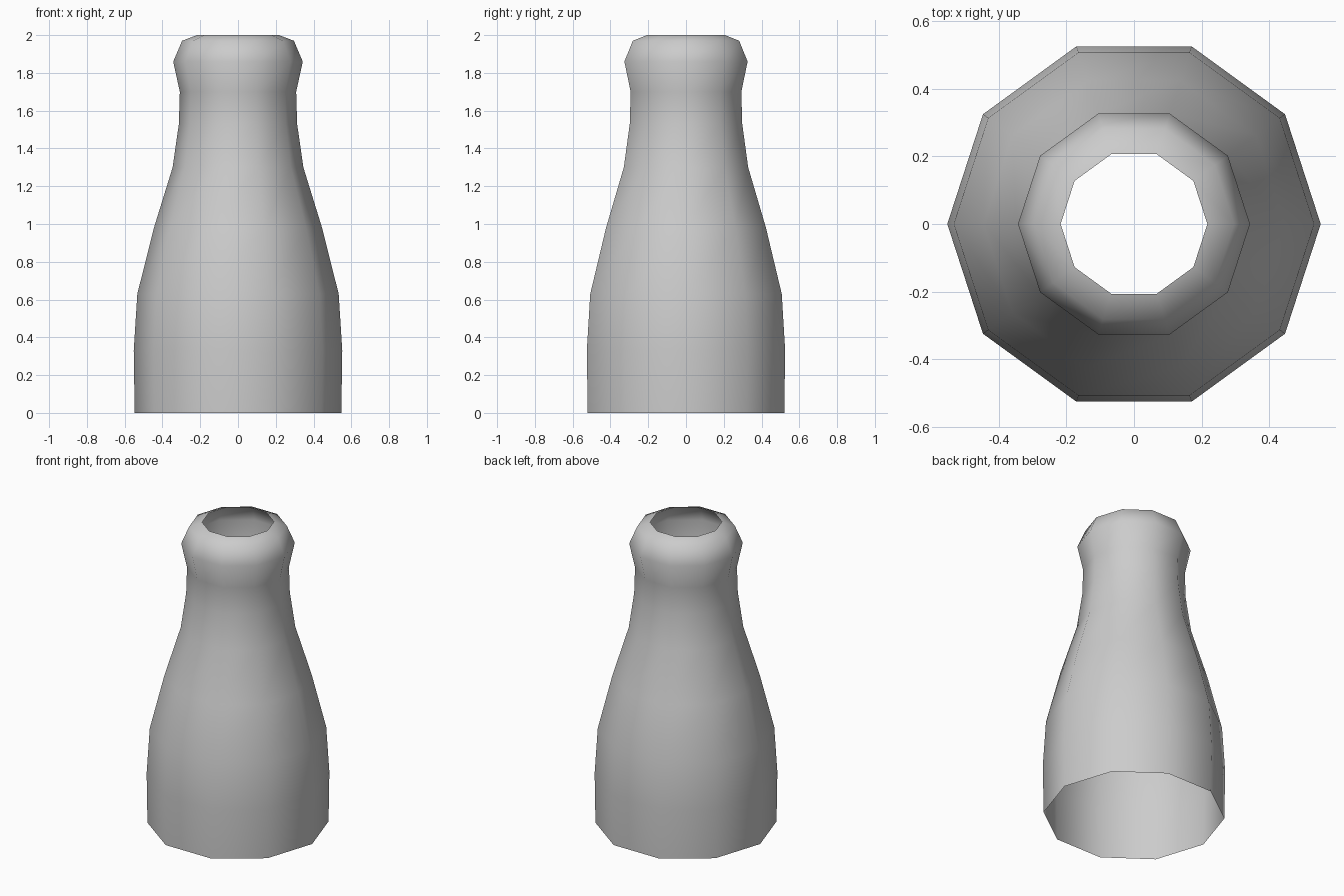
import bpy, bmesh
from math import cos, sin, pi

if "Cube" in bpy.data.objects:
    bpy.data.objects.remove(bpy.data.objects["Cube"])

SIDES = 10
# Bottle outline as (radius, height), from the open base to the open mouth
PROFILE = [(0.547, 0.0), (0.552, 0.33), (0.533, 0.63), (0.445, 0.98),
           (0.346, 1.30), (0.313, 1.53), (0.308, 1.70), (0.343, 1.86),
           (0.296, 1.97), (0.217, 2.0)]

# Bottle shell: ten-sided rings joined by quads, open at both ends
bm = bmesh.new()
rings = [[bm.verts.new((r * cos(2 * pi * i / SIDES), r * sin(2 * pi * i / SIDES), z))
          for i in range(SIDES)] for r, z in PROFILE]
for low, high in zip(rings, rings[1:]):
    for i in range(SIDES):
        j = (i + 1) % SIDES
        face = bm.faces.new((low[i], low[j], high[j], high[i]))
        face.smooth = True

mesh = bpy.data.meshes.new("bottle")
bm.to_mesh(mesh)
bm.free()
bottle = bpy.data.objects.new("bottle", mesh)
bpy.context.collection.objects.link(bottle)
